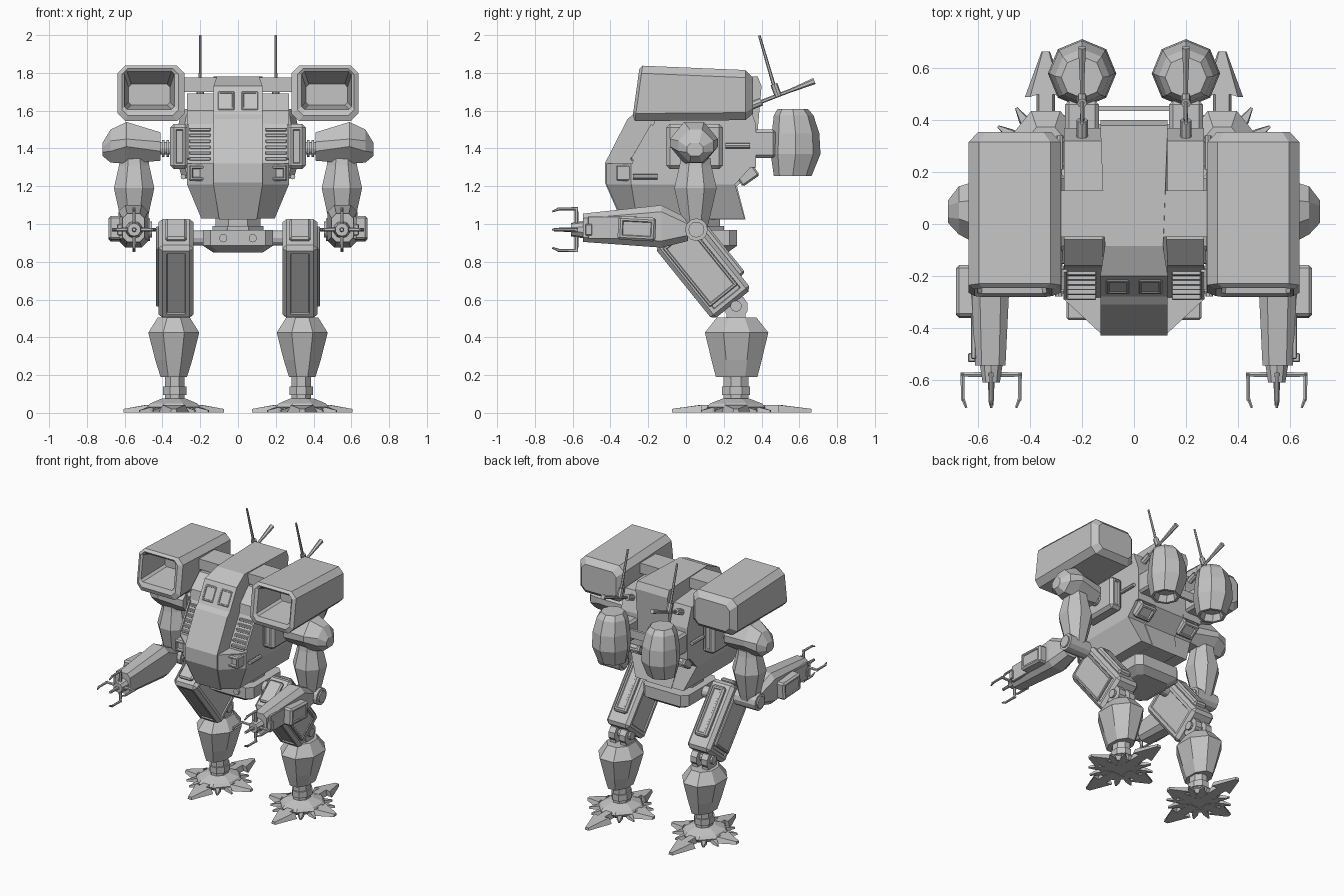
import bpy, bmesh, math
from mathutils import Vector, Matrix

if "Cube" in bpy.data.objects:
    bpy.data.objects.remove(bpy.data.objects["Cube"])

grey = bpy.data.materials.new("armour_grey")
grey.diffuse_color = (0.55, 0.55, 0.55, 1)
grey.use_nodes = True
grey.node_tree.nodes["Principled BSDF"].inputs["Base Color"].default_value = grey.diffuse_color


def finish(name, bm, mirror):
    bmesh.ops.recalc_face_normals(bm, faces=bm.faces[:])
    if mirror:
        new = bmesh.ops.duplicate(bm, geom=bm.verts[:] + bm.edges[:] + bm.faces[:])["geom"]
        for v in [g for g in new if isinstance(g, bmesh.types.BMVert)]:
            v.co.x = -v.co.x
        bmesh.ops.reverse_faces(bm, faces=[g for g in new if isinstance(g, bmesh.types.BMFace)])
    me = bpy.data.meshes.new(name)
    bm.to_mesh(me)
    bm.free()
    me.materials.append(grey)
    ob = bpy.data.objects.new(name, me)
    bpy.context.collection.objects.link(ob)
    return ob


def loft(name, rings, mirror=True):
    bm = bmesh.new()
    rs = [[bm.verts.new(p) for p in r] for r in rings]
    n = len(rs[0])
    for a, b in zip(rs, rs[1:]):
        for i in range(n):
            j = (i + 1) % n
            bm.faces.new((a[i], a[j], b[j], b[i]))
    bm.faces.new(rs[0][::-1])
    bm.faces.new(rs[-1])
    return finish(name, bm, mirror)


def place(axis, t, u, v):
    return {"x": (t, u, v), "y": (u, t, v), "z": (u, v, t)}[axis]


def rect(axis, t, u0, u1, v0, v1, cu, cv=None):
    """Chamfered rectangle across an axis."""
    cv = cu if cv is None else cv
    pts = [(u0 + cu, v0), (u1 - cu, v0), (u1, v0 + cv), (u1, v1 - cv),
           (u1 - cu, v1), (u0 + cu, v1), (u0, v1 - cv), (u0, v0 + cv)]
    return [place(axis, t, u, v) for u, v in pts]


def octa(axis, t, uc, vc, ru, rv):
    return rect(axis, t, uc - ru, uc + ru, vc - rv, vc + rv, ru * .586, rv * .586)


def box(name, c, size, rot=0, bevel=0, panels=(), t=.02, d=-.008, mirror=True):
    """Bevelled box, tilted about x, with raised or sunk panels."""
    bm = bmesh.new()
    bmesh.ops.create_cube(bm, size=1, matrix=Matrix.Diagonal((*size, 1)))
    if bevel:
        bmesh.ops.bevel(bm, geom=bm.edges[:], offset=bevel, segments=1, affect='EDGES')
    bm.normal_update()
    fs = [f for f in bm.faces if any(f.normal.dot(Vector(p)) > .99 for p in panels)]
    if fs:
        bmesh.ops.inset_individual(bm, faces=fs, thickness=t)
        bmesh.ops.inset_individual(bm, faces=fs, thickness=.006, depth=d)
    bm.transform(Matrix.Translation(c) @ Matrix.Rotation(math.radians(rot), 4, 'X'))
    return finish(name, bm, mirror)


def tube(name, a, b, r1, r2=None, n=10, mirror=True):
    a, b = Vector(a), Vector(b)
    q = (b - a).to_track_quat('Z', 'Y').to_matrix().to_4x4()
    bm = bmesh.new()
    bmesh.ops.create_cone(bm, cap_ends=True, segments=n, radius1=r1,
                          radius2=r1 if r2 is None else r2, depth=(b - a).length,
                          matrix=Matrix.Translation((a + b) / 2) @ q)
    return finish(name, bm, mirror)


# Torso: lower hull with angled cheeks
def plan(z, xf, yf, xs, ys, yb):
    return [(-xf, yf, z), (xf, yf, z), (xs, ys, z), (xs, yb, z), (-xs, yb, z), (-xs, ys, z)]


loft("lower_hull", [plan(1.03, .10, -.34, .195, -.26, .31), plan(1.21, .13, -.42, .27, -.29, .26),
                    plan(1.32, .13, -.42, .27, -.29, .36)], False)

# Side housings of the torso
side = [(-.29, 1.29), (-.28, 1.34), (-.17, 1.53), (-.16, 1.60), (-.06, 1.69), (.32, 1.67),
        (.37, 1.53), (.37, 1.30)]
loft("side_housing", [[(x, y, z) for y, z in side] for x in (.12, .27)])

# Centre plate and cockpit in one profile
mid = [(-.345, 1.025), (-.43, 1.22), (-.43, 1.32), (-.31, 1.555), (-.28, 1.58), (-.20, 1.73),
       (-.085, 1.78), (.38, 1.78), (.40, 1.73), (.38, 1.5), (.365, 1.3), (.27, 1.2), (.315, 1.025)]
wide = [.10 if z < 1.1 else .112 if z > 1.75 and y < 0 else .13 for y, z in mid]
loft("cockpit_spine", [[(s * w, y, z) for (y, z), w in zip(mid, wide)] for s in (-1, 1)], False)
box("cockpit_window", (.063, -.237, 1.65), (.088, .02, .11), -28, .004, [(0, -1, 0)], .01, -.015)

# Louvres, chest boxes, grab bars, rear vents
for i in range(6):
    k = i / 5
    box("louvre_slat", (.202, -.275 + .095 * k, 1.345 + .155 * k), (.112, .035, .018), 0, .003)
box("louvre_frame", (.265, -.225, 1.43), (.012, .03, .21), -30)
box("chest_box", (.207, -.325, 1.27), (.105, .09, .085), 0, .008, [(0, -1, 0)], .012, -.015)
for y0, y1, z, x in ((-.28, -.15, 1.25, .29), (.21, .34, 1.415, .285)):
    tube("grab_bar", (x, y0, z), (x, y1, z), .014, n=8)
    for y in (y0 + .02, y1 - .02):
        tube("grab_bar_post", (x - .04, y, z), (x, y, z), .009, n=6)
box("rear_vent", (.185, .32, 1.265), (.13, .11, .09), 35, .01, [(0, 1, 0), (0, 0, -1)], .015, -.012)
box("shoulder_block", (.31, .045, 1.41), (.10, .30, .24), 0, .02, [(0, -1, 0), (0, 1, 0)], .015, -.008)
tube("shoulder_axle", (.30, .045, 1.40), (.43, .045, 1.40), .033, n=12)
for x in (.372, .395):
    tube("axle_rib", (x - .007, .045, 1.40), (x + .007, .045, 1.40), .046, n=12)

# Shoulder pods with open fronts
def raked(r):
    return [(x, y + .14 * (z - 1.55), z) for x, y, z in r]


box("pod_beam", (0, .04, 1.737), (.62, .18, .075), mirror=False)
loft("shoulder_pod", [
    rect("y", -.02, .36, .58, 1.63, 1.74, .015),
    raked(rect("y", -.275, .337, .602, 1.607, 1.808, .015)),
    raked(rect("y", -.285, .315, .615, 1.575, 1.822, .03)),
    raked(rect("y", -.27, .282, .637, 1.545, 1.838, .04)),
    rect("y", .315, .282, .637, 1.55, 1.815, .04),
    rect("y", .355, .32, .60, 1.585, 1.775, .03)])

# Arms: pad, upper arm, elbow, forearm
loft("shoulder_pad", [
    rect("x", .41, -.055, .145, 1.335, 1.485, .05), rect("x", .59, -.085, .17, 1.32, 1.54, .075, .09),
    rect("x", .675, -.04, .145, 1.325, 1.50, .06), rect("x", .717, .005, .09, 1.36, 1.43, .02)])
loft("upper_arm", [octa("z", z, .55, .05, r, r * 1.05) for z, r in
                   ((1.35, .075), (1.31, .08), (1.19, .107), (1.03, .072), (.98, .06))])
tube("elbow_joint", (.465, .055, .97), (.64, .055, .97), .06, n=12)
tube("elbow_cap", (.455, .055, .97), (.65, .055, .97), .042, n=12)
loft("forearm", [
    rect("y", -.545, .495, .612, .905, 1.055, .025), rect("y", -.13, .475, .632, .875, 1.10, .035),
    rect("y", .01, .495, .612, .91, 1.03, .03)])
box("forearm_side_box", (.648, -.26, .975), (.075, .20, .125), -3, .012, [(1, 0, 0)], .015, -.006)
box("forearm_stud", (.625, -.515, .97), (.03, .035, .06), 0, .004)
box("forearm_panel", (.618, -.33, .98), (.02, .38, .12), 0, .004)

# Claw hands
tube("wrist_hub", (.55, -.53, .97), (.55, -.61, .97), .048, .035, n=10)
for dx, dz in ((1, 0), (-1, 0), (0, 1), (0, -1)):
    def at(r, y):
        return (.55 + dx * r, y, .97 + dz * r)
    tube("claw_arm", at(0, -.58), at(.117, -.58), .012, .009, n=6)
    R = .11
    tube("claw_finger", at(R, -.572), at(R, -.68), .009, .008, n=6)
    tube("claw_tip", at(R, -.67), at(R - .014, -.708), .008, .005, n=6)
tube("palm_probe", (.55, -.60, .97), (.55, -.70, .97), .013, .009, n=8)

# Waist and pelvis
loft("waist", [octa("z", z, 0, .05, .12, .13) for z in (.95, 1.04)], False)
loft("waist_collar", [octa("z", z, 0, .05, .135, .15) for z in (.965, .99)], False)
loft("pelvis", [rect("z", .848, -.13, .13, -.07, .22, .03), rect("z", .885, -.185, .185, -.12, .27, .04),
                rect("z", .967, -.185, .185, -.12, .27, .04)], False)
tube("pelvis_stud", (.078, -.10, .925), (.078, -.135, .925), .022, n=10)
tube("hip_axle", (.16, .045, .925), (.25, .045, .925), .04, n=12)

# Legs: slanted thigh with panels
T = 38.9
box("thigh", (.328, .09, .765), (.185, .264, .494), T, .022,
    [(0, -1, 0), (1, 0, 0), (-1, 0, 0)], .028, -.008)
box("thigh_top_panel", (.328, -.078, .968), (.11, .17, .03), T, .01)
box("thigh_back_rail", (.328, .182, .868), (.10, .05, .36), T, .012, [(0, 1, 0)], .015, -.006)
box("thigh_side_plate", (.425, .075, .775), (.02, .19, .40), T, .005, [(1, 0, 0)], .012, -.005)

# Knee lugs, shin, ankle
for x in (.29, .375):
    tube("knee_lug", (x - .025, .265, .56), (x + .025, .265, .56), .065, n=10)
    box("knee_stem", (x, .265, .52), (.045, .10, .08))
tube("knee_pin", (.25, .265, .565), (.415, .265, .565), .03, n=10)
loft("shin", [octa("z", z, .34, .268, rx, ry) for z, rx, ry in
              ((.19, .07, .11), (.28, .098, .133), (.425, .135, .168), (.505, .085, .105))])
loft("ankle", [octa("z", z, .335, .265, .052, .066) for z in (.05, .20)])
loft("ankle_ring", [octa("z", z, .335, .265, .062, .075) for z in (.095, .14)])

# Feet: hub, arrow toes and small spikes
FX, FY = .34, .265
loft("foot_hub", [octa("z", z, FX, FY, r, r * 1.1) for z, r in
                  ((.005, .125), (.03, .14), (.05, .125), (.075, .065))])


def toe(name, ang, outline, h):
    c, s = math.cos(math.radians(ang)), math.sin(math.radians(ang))
    pts = outline + [(r, -w) for r, w in reversed(outline)]
    L = max(r for r, w in outline)

    def ring(k, top):
        return [(FX + c * r - s * w * k, FY + s * r + c * w * k,
                 (h if r < L else h * .5) if top else .002) for r, w in pts]
    loft(name, [ring(1, False), ring(.75, True)])


for ang, L, a in ((90, .40, .235), (-90, .34, .19), (0, .265, .15), (180, .265, .15)):
    toe("toe", ang, [(.05, .035), (a, .035), (a - .01, .08), (L, .016)], .042)
for q in (0, 90, 180, 270):
    for off in (31, 58):
        toe("toe_spike", q + off, [(.08, .02), (.16, .02), (.215, .005)], .028)

# Rear tanks with hollow undersides
def tank_ring(z, r, y):
    return [(.20 + r * math.cos(i * math.pi / 4), y + r * math.sin(i * math.pi / 4), z) for i in range(8)]


loft("rear_tank", [tank_ring(*a) for a in (
    (1.30, .065, .57), (1.255, .08, .565), (1.255, .10, .565), (1.37, .132, .58),
    (1.48, .126, .58), (1.575, .105, .57), (1.61, .08, .565))])
box("tank_mount", (.20, .415, 1.425), (.13, .12, .15), 0, .015)
box("tank_brace", (0, .445, 1.42), (.38, .02, .06), mirror=False)

# Antennas
tube("antenna_base", (.20, .33, 1.62), (.20, .40, 1.648), .022, n=8)
tube("antenna_boom", (.20, .36, 1.632), (.20, .58, 1.717), .010, n=6)
tube("antenna_boom_tip", (.20, .55, 1.705), (.20, .68, 1.757), .010, .017, n=6)
tube("antenna_socket", (.20, .49, 1.675), (.20, .465, 1.74), .019, n=8)
tube("antenna_whip", (.20, .475, 1.70), (.20, .388, 1.998), .010, .007, n=6)
